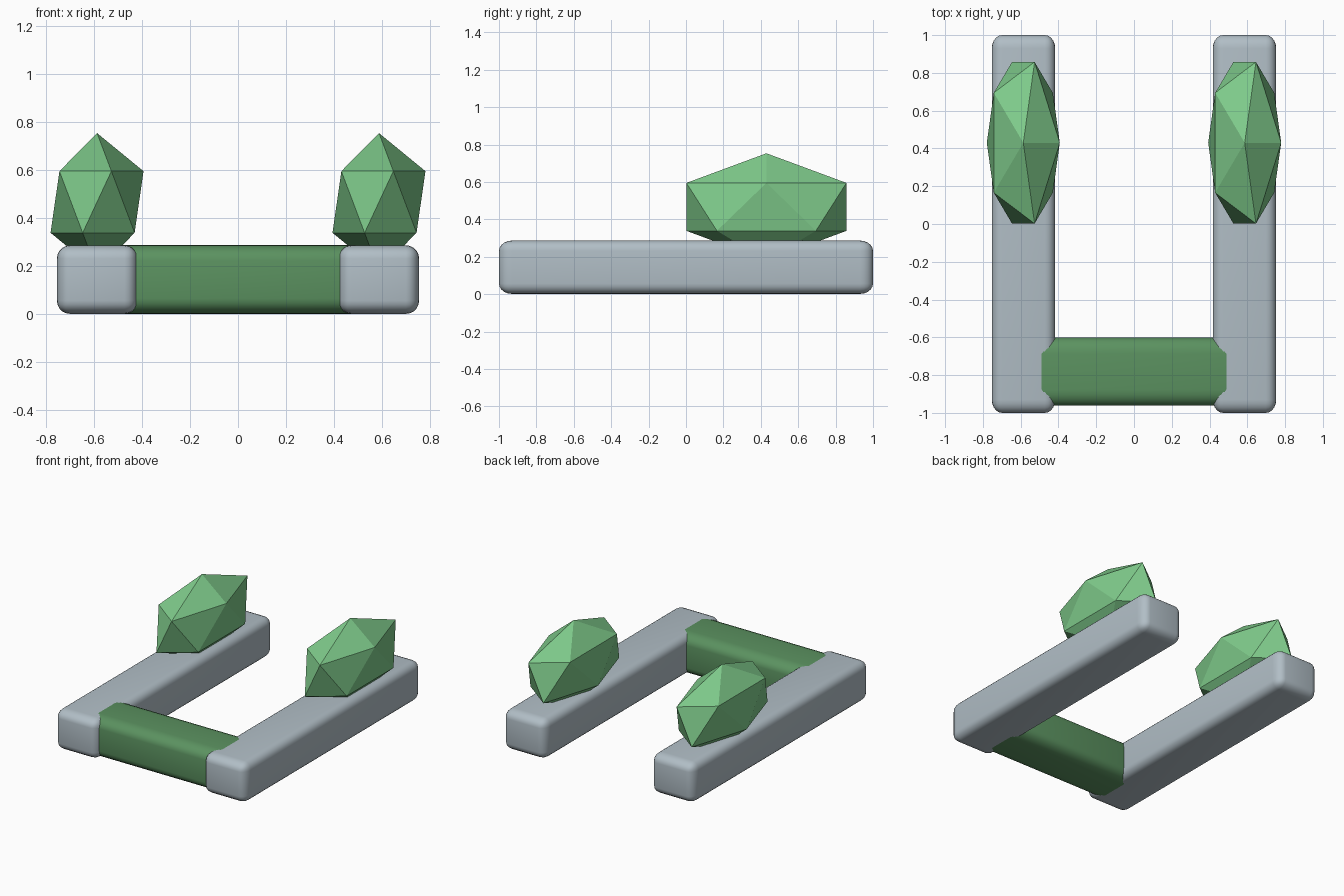
import bpy, bmesh, math
from mathutils import Vector

if "Cube" in bpy.data.objects:
    bpy.data.objects.remove(bpy.data.objects["Cube"])


def material(name, srgb):
    m = bpy.data.materials.new(name)
    lin = [((c / 255 + 0.055) / 1.055) ** 2.4 for c in srgb]
    m.diffuse_color = (*lin, 1)
    m.use_nodes = True
    m.node_tree.nodes["Principled BSDF"].inputs["Base Color"].default_value = m.diffuse_color
    return m


GREY = material("pale blue grey", (177, 190, 198))
DARK = material("moss green", (91, 146, 96))
LIGHT = material("leaf green", (127, 203, 139))


def finish(bm, name, mat, smooth):
    me = bpy.data.meshes.new(name)
    bm.to_mesh(me)
    bm.free()
    me.materials.append(mat)
    ob = bpy.data.objects.new(name, me)
    bpy.context.collection.objects.link(ob)
    if smooth:
        bpy.ops.object.select_all(action='DESELECT')
        ob.select_set(True)
        bpy.context.view_layer.objects.active = ob
        bpy.ops.object.shade_smooth_by_angle(angle=math.radians(40))
    return ob


def rounded_box(name, center, size, radii, mat):
    """Box with a separate edge rounding along each axis."""
    bm = bmesh.new()
    bmesh.ops.create_cube(bm, size=1)
    bmesh.ops.scale(bm, vec=[s / r for s, r in zip(size, radii)], verts=bm.verts)
    bmesh.ops.bevel(bm, geom=bm.edges[:], offset=1, segments=5, profile=0.5,
                    affect='EDGES', clamp_overlap=True)
    bmesh.ops.scale(bm, vec=radii, verts=bm.verts)
    bmesh.ops.translate(bm, vec=Vector(center), verts=bm.verts)
    return finish(bm, name, mat, True)


def gem(name, center, radii):
    """Stretched flat-faced icosahedron."""
    bm = bmesh.new()
    bmesh.ops.create_icosphere(bm, subdivisions=1, radius=1)
    bmesh.ops.scale(bm, vec=radii, verts=bm.verts)
    bmesh.ops.translate(bm, vec=Vector(center), verts=bm.verts)
    return finish(bm, name, LIGHT, False)


# Two long rails, each carrying a gem near the back
for side, sx in (("left", -1), ("right", 1)):
    rounded_box(side + "_rail", (sx * 0.585, 0, 0.144), (0.336, 2.0, 0.285),
                (0.055, 0.07, 0.055), GREY)
    gem(side + "_gem", (sx * 0.586, 0.43, 0.4665), (0.216, 0.503, 0.2865))

# Crossbar joining the rails at the front, a hair proud of their tops
rounded_box("crossbar", (0, -0.782, 0.144), (1.08, 0.36, 0.288),
            (0.06, 0.085, 0.065), DARK)
